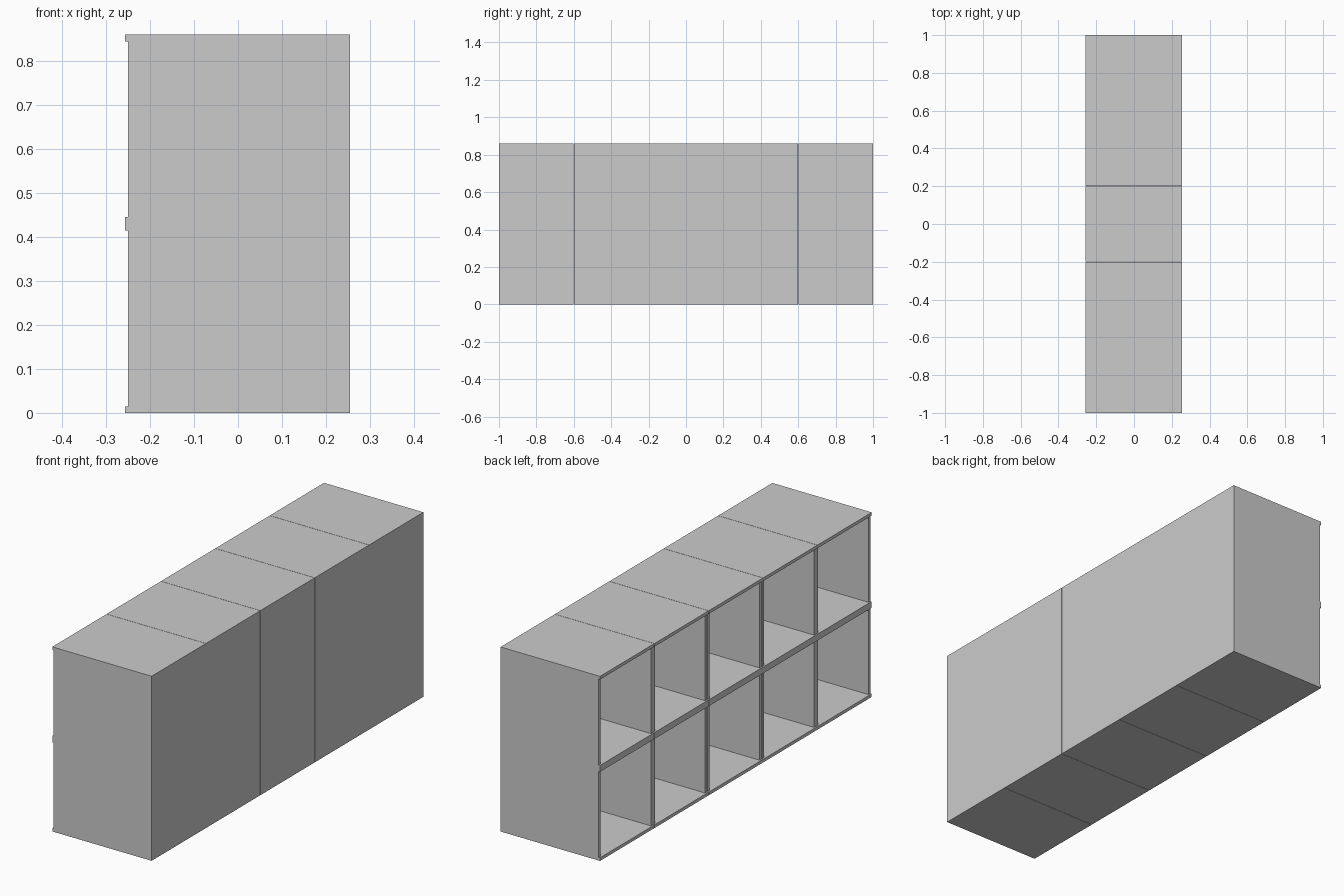
import bpy, bmesh
from mathutils import Matrix, Vector

if "Cube" in bpy.data.objects:
    bpy.data.objects.remove(bpy.data.objects["Cube"])

COLS, ROWS = 5, 2
W, H, T = 0.3988, 0.43, 0.015          # module width, height, board thickness
PITCH = (2.0 - W) / (COLS - 1)         # leaves a hairline seam between modules
X_LIP, X_FRONT, X_BACK = -0.257, -0.25, 0.255


def board(bm, lo, hi):
    lo, hi = Vector(lo), Vector(hi)
    m = Matrix.Translation((lo + hi) / 2) @ Matrix.Diagonal((*(hi - lo), 1))
    bmesh.ops.create_cube(bm, size=1, matrix=m)


# One open cubby module, reused for every cell
bm = bmesh.new()
h = W / 2
# Top and bottom boards with a slight lip
board(bm, (X_LIP, -h, 0), (X_BACK, h, T))
board(bm, (X_LIP, -h, H - T), (X_BACK, h, H))
# Recessed side boards
for s in (-1, 1):
    a, b = sorted((s * h, s * (h - T)))
    board(bm, (X_FRONT, a, T), (X_BACK, b, H - T))
# Back panel
board(bm, (X_BACK - T, -h + T, T), (X_BACK, h - T, H - T))
mesh = bpy.data.meshes.new("cubby_module")
bm.to_mesh(mesh)
bm.free()

# Grid of modules
for r in range(ROWS):
    for c in range(COLS):
        ob = bpy.data.objects.new(f"cubby_row{r + 1}_column{c + 1}", mesh)
        ob.location = (0, (c - (COLS - 1) / 2) * PITCH, r * H)
        bpy.context.collection.objects.link(ob)
